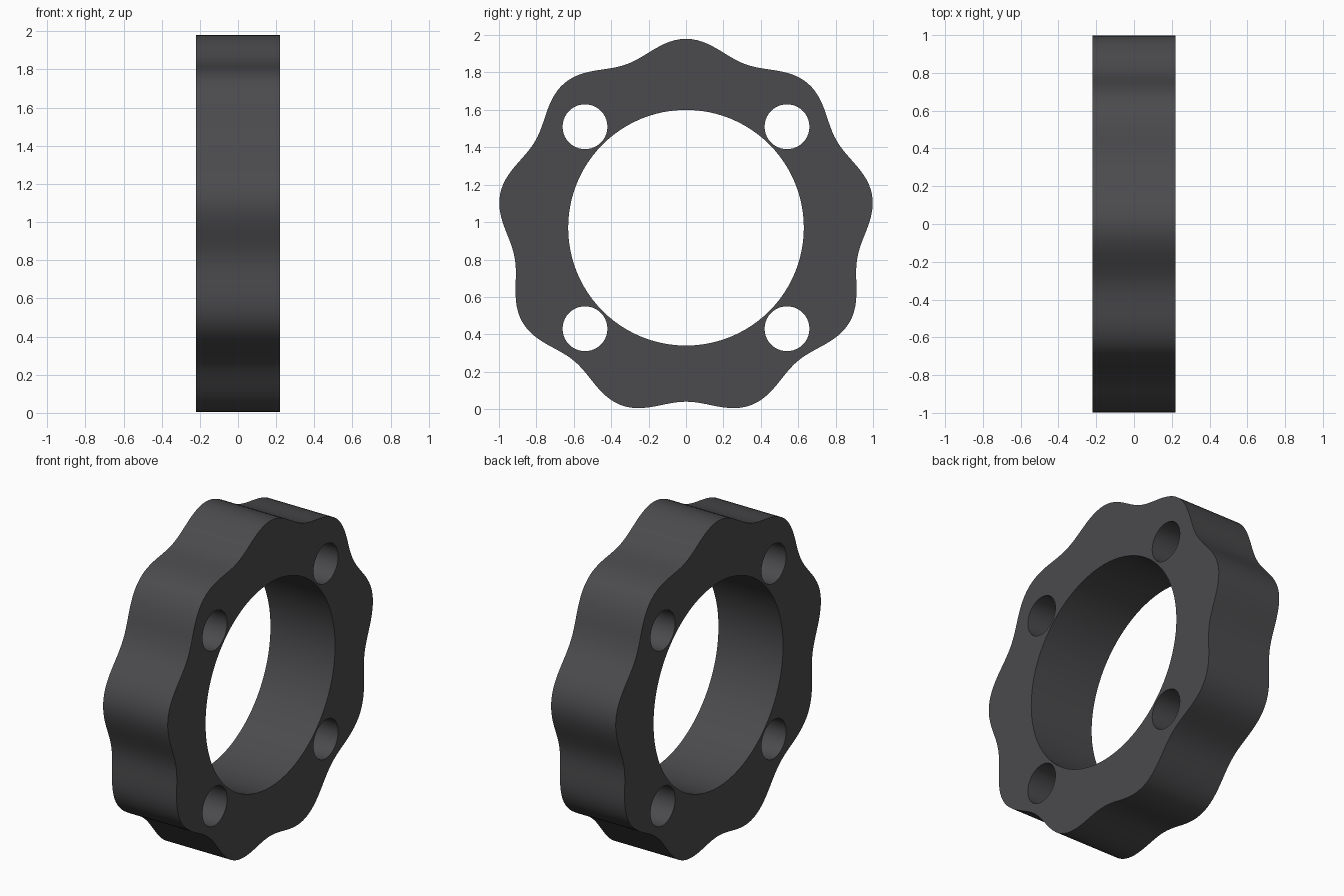
import bpy, bmesh
from math import sin, cos, pi, radians
from mathutils import Vector

if "Cube" in bpy.data.objects:
    bpy.data.objects.remove(bpy.data.objects["Cube"])

CENTRE_Z = 0.97
HALF_WIDTH = 0.22
LOBES = 9


def add_loop(bm, cy, cz, radius_at, count):
    """Closed edge loop in the YZ plane around (cy, cz); angle 0 points up."""
    verts = []
    for i in range(count):
        a = 2 * pi * i / count
        r = radius_at(a)
        verts.append(bm.verts.new((-HALF_WIDTH, cy + r * sin(a), cz + r * cos(a))))
    for i in range(count):
        bm.edges.new((verts[i], verts[(i + 1) % count]))


bm = bmesh.new()

# Wavy outer rim with one lobe at the top
add_loop(bm, 0, CENTRE_Z, lambda a: 0.97 + 0.04 * cos(LOBES * a), 216)

# Central bore
add_loop(bm, 0, CENTRE_Z, lambda a: 0.63, 96)

# Four bolt holes
for sy in (-1, 1):
    for sz in (-1, 1):
        add_loop(bm, sy * 0.54, CENTRE_Z + sz * 0.54, lambda a: 0.12, 40)

# Fill the flat face between the loops and extrude it to full thickness
bmesh.ops.triangle_fill(bm, edges=bm.edges[:], use_beauty=True, normal=Vector((1, 0, 0)))
result = bmesh.ops.extrude_face_region(bm, geom=bm.faces[:], use_keep_orig=True)
moved = [g for g in result["geom"] if isinstance(g, bmesh.types.BMVert)]
bmesh.ops.translate(bm, verts=moved, vec=(2 * HALF_WIDTH, 0, 0))
bmesh.ops.recalc_face_normals(bm, faces=bm.faces[:])

mesh = bpy.data.meshes.new("lobed_ring")
bm.to_mesh(mesh)
bm.free()
ring = bpy.data.objects.new("lobed_ring", mesh)
bpy.context.collection.objects.link(ring)

# Smooth walls, crisp face edges
bpy.context.view_layer.objects.active = ring
ring.select_set(True)
bpy.ops.object.shade_smooth_by_angle(angle=radians(30))

# Dark grey finish
mat = bpy.data.materials.new("dark_grey")
mat.diffuse_color = (0.07, 0.07, 0.075, 1)
mat.use_nodes = True
mat.node_tree.nodes["Principled BSDF"].inputs["Base Color"].default_value = mat.diffuse_color
mesh.materials.append(mat)
